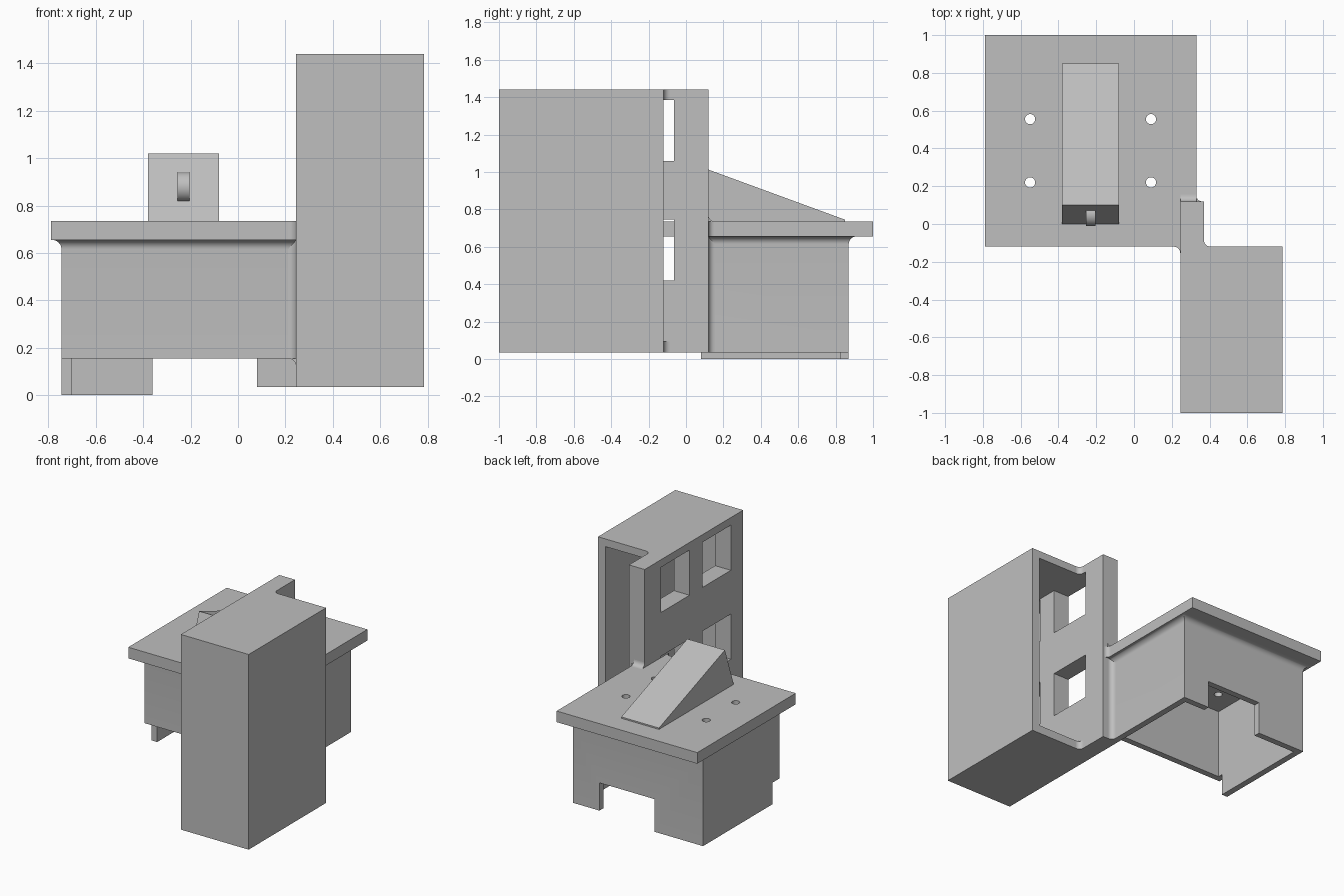
import bpy
import bmesh
from math import sin, cos, pi, radians
from mathutils import Vector

old = bpy.data.objects.get("Cube")
if old:
    bpy.data.objects.remove(old, do_unlink=True)

grey = bpy.data.materials.new("plain grey")
grey.use_nodes = True
colour = (0.52, 0.52, 0.52, 1)
grey.diffuse_color = colour
grey.node_tree.nodes["Principled BSDF"].inputs["Base Color"].default_value = colour


def finish(bm, name):
    bmesh.ops.recalc_face_normals(bm, faces=bm.faces)
    mesh = bpy.data.meshes.new(name)
    bm.to_mesh(mesh)
    bm.free()
    mesh.materials.append(grey)
    obj = bpy.data.objects.new(name, mesh)
    bpy.context.collection.objects.link(obj)
    return obj


def activate(obj):
    bpy.ops.object.select_all(action='DESELECT')
    obj.select_set(True)
    bpy.context.view_layer.objects.active = obj


def smooth(obj):
    activate(obj)
    bpy.ops.object.shade_smooth_by_angle(angle=radians(30))


def prism(name, profile, axis, start, end):
    """Extrude a 2D outline along one axis; the outline uses the other two in order."""
    def place(p, t):
        co = list(p)
        co.insert("xyz".index(axis), t)
        return co
    bm = bmesh.new()
    face = bm.faces.new([bm.verts.new(place(p, start)) for p in profile])
    grown = bmesh.ops.extrude_face_region(bm, geom=[face])["geom"]
    shift = Vector(place((0, 0), end - start))
    bmesh.ops.translate(bm, vec=shift, verts=[v for v in grown if isinstance(v, bmesh.types.BMVert)])
    return finish(bm, name)


def box(name, x, y, z):
    return prism(name, [(x[0], y[0]), (x[1], y[0]), (x[1], y[1]), (x[0], y[1])], "z", *z)


def fillet(name, corner, signs, r, axis, start, end):
    """Concave quarter-round filling an inside corner."""
    (a, b), (sa, sb) = corner, signs
    arc = [(a + sa * r * (1 - sin(t)), b + sb * r * (1 - cos(t)))
           for t in [i * pi / 16 for i in range(9)]]
    smooth(prism(name, [corner] + arc, axis, start, end))


def cut(obj, cutter):
    cutter.hide_render = True
    mod = obj.modifiers.new("cut", 'BOOLEAN')
    mod.operation, mod.solver, mod.object = 'DIFFERENCE', 'EXACT', cutter
    activate(obj)
    bpy.ops.object.modifier_apply(modifier=mod.name)
    bpy.data.objects.remove(cutter, do_unlink=True)


# Tall cabinet with a side wall running past its open back
WALL, NECK, BACK, TOP, BASE = 0.245, 0.37, -0.12, 1.44, 0.035
cabinet = prism("cabinet", [(WALL, -1), (0.785, -1), (0.785, BACK), (NECK, BACK),
                            (NECK, 0.12), (WALL, 0.12)], "z", BASE, TOP)
cut(cabinet, box("cabinet_cutter", (NECK, 0.725), (-0.94, -0.05), (0.095, 1.385)))
for y in (-0.86, -0.39):
    for z in (0.42, 1.06):
        cut(cabinet, box("window_cutter", (0.2, 0.45), (y, y + 0.325), (z, z + 0.325)))
for low, high in ((BASE, 0.095), (1.385, TOP)):
    fillet("cabinet_fillet", (NECK, BACK), (1, 1), 0.035, "z", low, high)

# Table top with four bolt holes
LOW, HIGH = 0.655, 0.735
table = prism("table_top", [(-0.79, BACK), (WALL, BACK), (WALL, 0.1), (0.33, 0.1),
                            (0.33, 1), (-0.79, 1)], "z", LOW, HIGH)
for x in (-0.55, 0.09):
    for y in (0.22, 0.555):
        circle = [(x + 0.027 * cos(i * pi / 12), y + 0.027 * sin(i * pi / 12)) for i in range(24)]
        cut(table, prism("hole_cutter", circle, "z", 0.6, 0.8))

# Hollow base, flaring into the table top
r = 0.04
levels = [(0, 0)] + [(LOW - r * (1 - sin(t)), r * (1 - cos(t)))
                     for t in [i * pi / 16 for i in range(9)]]
bm = bmesh.new()
rings = [[bm.verts.new((x, y, z)) for x, y in ((-0.745 - d, -d), (0.29 + d, -d),
                                               (0.29 + d, 0.87 + d), (-0.745 - d, 0.87 + d))]
         for z, d in levels]
for lower, upper in zip(rings, rings[1:]):
    for i in range(4):
        j = (i + 1) % 4
        bm.faces.new((lower[i], lower[j], upper[j], upper[i]))
bm.faces.new(rings[0])
bm.faces.new(rings[-1])
base = finish(bm, "base")
cut(base, box("inside_cutter", (-0.70, WALL), (0.045, 0.825), (-0.1, 0.7)))
cut(base, box("front_cutter", (-1, 0.4), (-0.2, 0.08), (-0.1, 0.155)))
cut(base, box("short_leg_cutter", (-0.36, 0.5), (-0.2, 1), (-0.1, BASE)))
cut(base, box("back_notch_cutter", (-0.36, 0.08), (0.7, 1), (-0.1, 0.235)))
smooth(base)

# Quarter-rounds where the table meets the cabinet wall
fillet("table_front_fillet", (WALL, BACK), (-1, -1), 0.035, "z", LOW, HIGH)
fillet("base_front_fillet", (WALL, 0), (-1, -1), 0.035, "z", 0.155, LOW)
fillet("base_under_fillet", (WALL, 0.155), (-1, -1), 0.035, "y", 0, 0.045)
fillet("base_side_fillet", (0.29, 0.12), (1, 1), 0.035, "z", BASE, LOW)
fillet("table_side_fillet", (0.33, 0.12), (1, 1), 0.03, "z", LOW, HIGH)
fillet("table_top_fillet", (0.12, HIGH), (1, 1), 0.035, "x", WALL, 0.33)

# Sloping wedge with a small loop on its front
prism("wedge", [(0, HIGH), (0.1, 1.02), (0.85, 0.745), (0.85, HIGH)], "x", -0.38, -0.08)
turns = [radians(70 + i * 10) for i in range(19)]
outer = [(0.052 + 0.063 * cos(t), 0.878 + 0.063 * sin(t)) for t in turns]
inner = [(0.052 + 0.042 * cos(t), 0.878 + 0.042 * sin(t)) for t in reversed(turns)]
smooth(prism("loop", outer + inner, "x", -0.255, -0.205))
